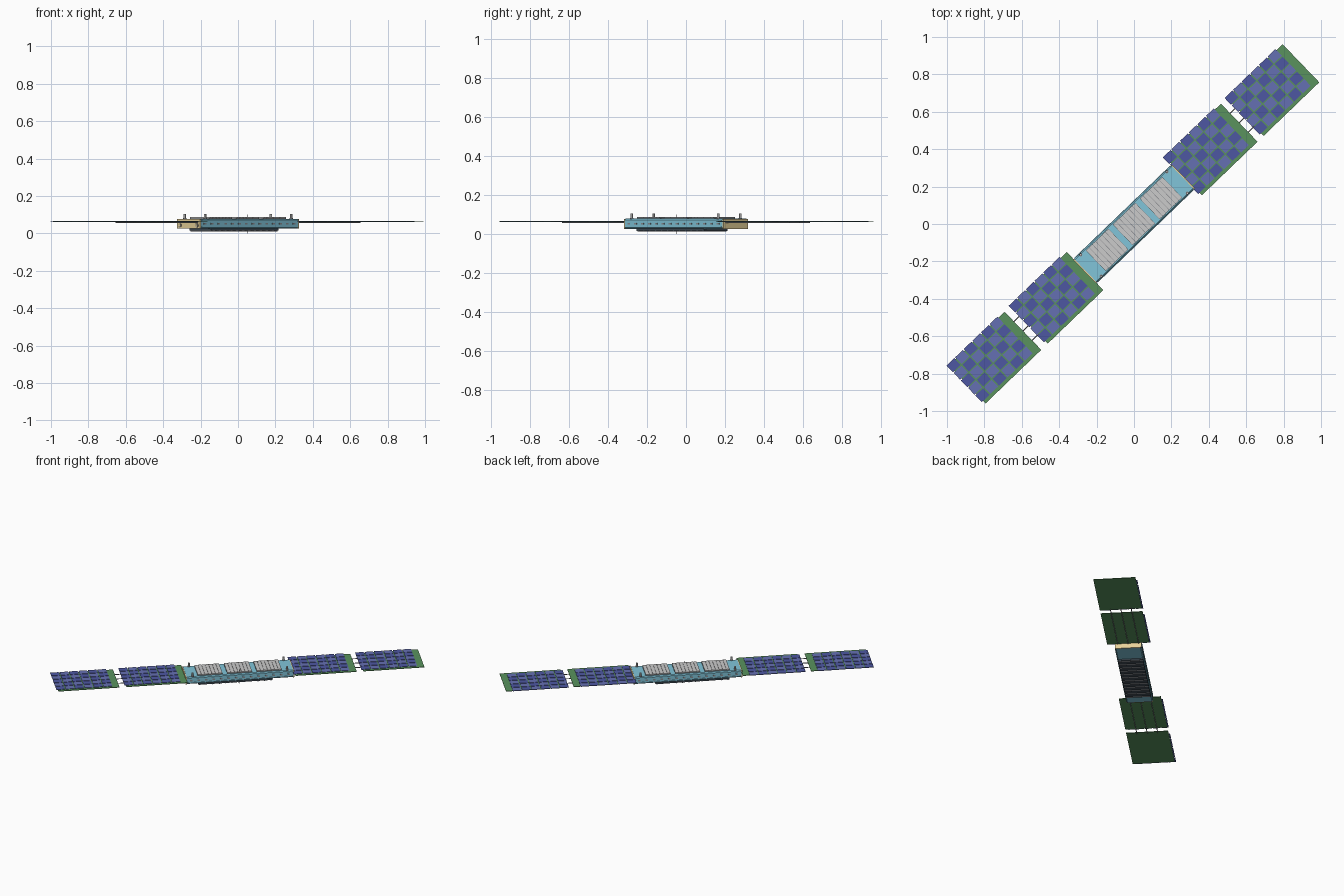
import bpy, bmesh, math
from mathutils import Matrix, Vector

if "Cube" in bpy.data.objects:
    bpy.data.objects.remove(bpy.data.objects["Cube"])

# everything is laid out along local u (length) and v (width), then turned about z
TURN = Matrix.Rotation(math.radians(43.9), 4, 'Z')


def material(name, rgb):
    m = bpy.data.materials.new(name)
    m.diffuse_color = (*rgb, 1)
    m.use_nodes = True
    m.node_tree.nodes["Principled BSDF"].inputs["Base Color"].default_value = m.diffuse_color
    return m


BLUE = material("hull_blue", (0.22, 0.56, 0.70))
GOLD = material("end_gold", (0.80, 0.64, 0.32))
GREEN = material("board_green", (0.10, 0.29, 0.11))
CELL_A = material("cell_dark", (0.075, 0.095, 0.36))
CELL_B = material("cell_light", (0.13, 0.16, 0.45))
DARK = material("slate", (0.05, 0.07, 0.09))
GREY = material("light_grey", (0.55, 0.56, 0.57))
STEEL = material("steel", (0.25, 0.26, 0.28))


def finish(bm, name, mat, smooth=False):
    bm.transform(TURN)
    me = bpy.data.meshes.new(name)
    bm.to_mesh(me)
    bm.free()
    ob = bpy.data.objects.new(name, me)
    bpy.context.collection.objects.link(ob)
    me.materials.append(mat)
    if smooth:
        bpy.ops.object.select_all(action='DESELECT')
        ob.select_set(True)
        bpy.context.view_layer.objects.active = ob
        bpy.ops.object.shade_smooth_by_angle()
    return ob


def boxes(name, mat, items):
    """items: (u0, u1, v0, v1, z0, z1) per box"""
    bm = bmesh.new()
    for u0, u1, v0, v1, z0, z1 in items:
        mtx = (Matrix.Translation(((u0 + u1) / 2, (v0 + v1) / 2, (z0 + z1) / 2))
               @ Matrix.Diagonal((u1 - u0, v1 - v0, z1 - z0, 1)))
        bmesh.ops.create_cube(bm, size=1, matrix=mtx)
    return finish(bm, name, mat)


def rods(name, mat, items, sides=12):
    """items: (start, end, radius) per cylinder"""
    bm = bmesh.new()
    for a, b, r in items:
        a, b = Vector(a), Vector(b)
        rot = (b - a).to_track_quat('Z', 'Y').to_matrix().to_4x4()
        bmesh.ops.create_cone(bm, cap_ends=True, segments=sides, radius1=r, radius2=r,
                              depth=(b - a).length,
                              matrix=Matrix.Translation((a + b) / 2) @ rot)
    return finish(bm, name, mat, True)


# hull: chamfered cross-section swept along u
W, Z0, Z1, C = 0.088, 0.026, 0.078, 0.006
half = [(W - C, Z0), (W, Z0 + C), (W, Z1 - C), (W - C, Z1)]
profile = half + [(-v, z) for v, z in reversed(half)]
bm = bmesh.new()
face = bm.faces.new([bm.verts.new((-0.36, v, z)) for v, z in profile])
ext = bmesh.ops.extrude_face_region(bm, geom=[face])
bmesh.ops.translate(bm, vec=(0.72, 0, 0),
                    verts=[g for g in ext['geom'] if isinstance(g, bmesh.types.BMVert)])
bmesh.ops.recalc_face_normals(bm, faces=bm.faces)
finish(bm, "hull", BLUE)

# gold end plates, ports on one end
boxes("end_plates", GOLD, [(s * 0.3635 - 0.0035, s * 0.3635 + 0.0035, -0.088, 0.088, 0.026, 0.076)
                           for s in (-1, 1)])
rods("end_ports", STEEL, [((-0.366, v, 0.043), (-0.370, v, 0.043), 0.011) for v in (-0.065, 0.065)], 20)
rods("end_port_lenses", GOLD, [((-0.369, v, 0.043), (-0.372, v, 0.043), 0.007) for v in (-0.065, 0.065)], 20)

# side rails and small vents on both long sides
side_rails, vents = [], []
for s in (-1, 1):
    a, b = sorted((s * 0.087, s * 0.091))
    side_rails += [(-0.355, 0.355, a, b, z, z + 0.004) for z in (0.034, 0.066)]
    vents += [(u - 0.009, u + 0.009, a, b, 0.047, 0.056)
              for u in [-0.33 + i * 0.66 / 13 for i in range(14)]]
boxes("side_rails", BLUE, side_rails)
boxes("side_vents", STEEL, vents)

# three raised slatted covers on the roof
cover_base, slats = [], []
for c in (-0.2, 0, 0.2):
    cover_base.append((c - 0.084, c + 0.084, -0.076, 0.076, 0.077, 0.0835))
    for i in range(7):
        u = c - 0.084 + i * 0.024
        slats.append((u + 0.001, u + 0.0225, -0.077, 0.077, 0.083, 0.087))
boxes("roof_covers", STEEL, cover_base)
boxes("roof_slats", GREY, slats)

# corner posts with collars
corners = [(u, v) for u in (-0.32, 0.32) for v in (-0.079, 0.079)]
rods("corner_posts", GREY, [((u, v, 0.076), (u, v, 0.104), 0.0065) for u, v in corners])
rods("post_collars", STEEL, [((u, v, 0.076), (u, v, 0.082), 0.009) for u, v in corners])

# belly tray with cross ribs
boxes("belly_tray", DARK, [(-0.28, 0.22, -0.084, 0.084, 0.015, 0.027)])
boxes("belly_ribs", STEEL, [(u - 0.003, u + 0.003, -0.082, 0.082, 0.011, 0.016)
                            for u in [-0.27 + i * 0.48 / 11 for i in range(12)]])
rods("pin_aerials", STEEL, [((0, -0.07, 0), (0, -0.07, 0.1), 0.0012)], 6)

# solar wings: two boards each side, cells set off toward -u and +v
boards, cells = [], ([], [])
for u0, u1 in ((0.368, 0.781), (0.826, 1.239), (-0.776, -0.363), (-1.237, -0.824)):
    boards.append((u0, u1, -0.141, 0.141, 0.060, 0.0635))
    du, dv = 0.064, 0.0555
    for i in range(6):
        for j in range(5):
            a, b = u0 - 0.010 + i * du, -0.122 + j * dv
            cells[(i + j) % 2].append((a, a + du - 0.007, b, b + dv - 0.006, 0.063, 0.0665))
boxes("wing_boards", GREEN, boards)
boxes("solar_cells_dark", CELL_A, cells[0])
boxes("solar_cells_light", CELL_B, cells[1])

# booms running below the inner boards to the outer ones
rods("wing_booms", STEEL, [((s * 0.35, v, 0.0585), (s * 0.84, v, 0.0585), 0.003)
                           for s in (-1, 1) for v in (-0.07, 0, 0.07)], 8)
